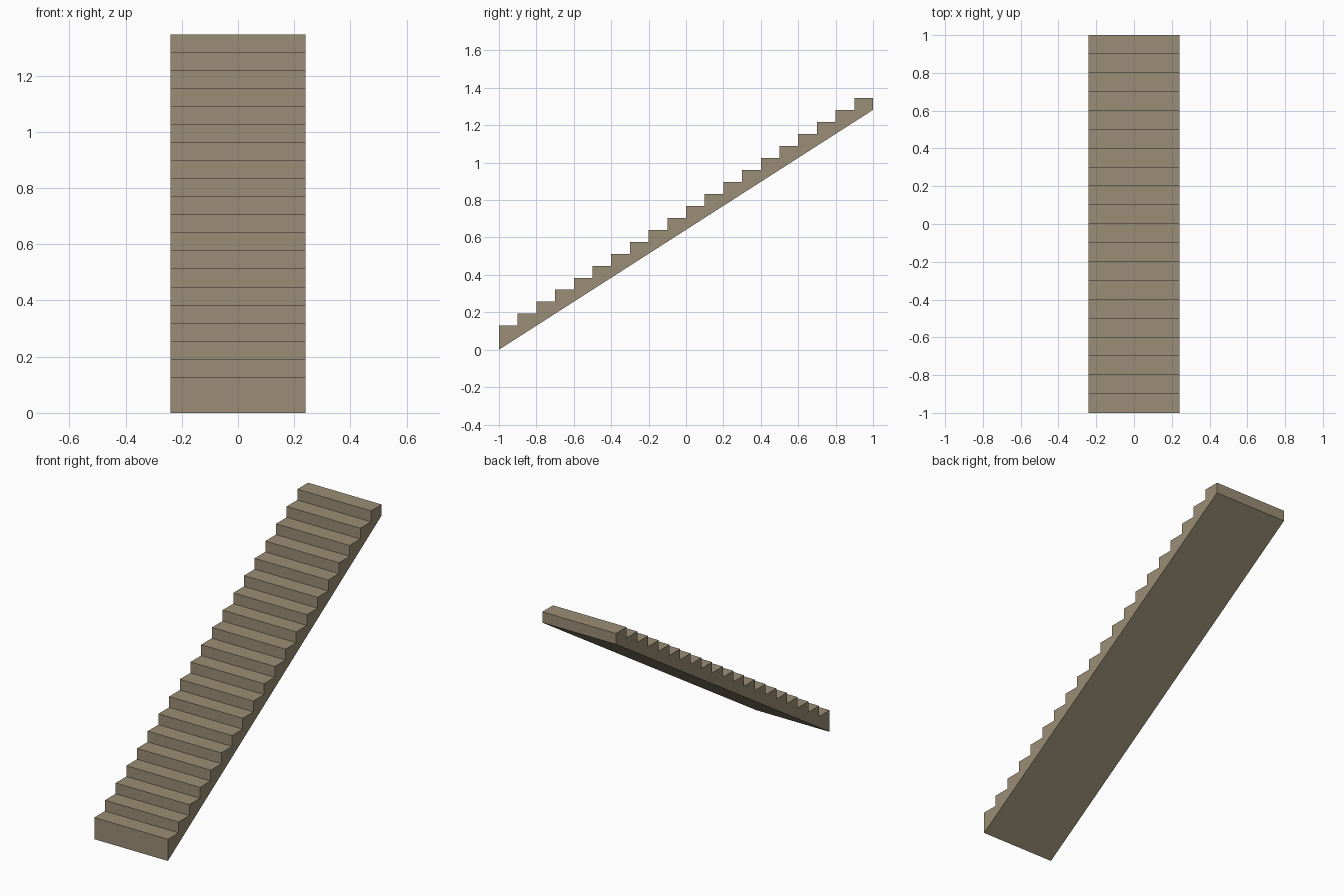
import bpy, bmesh

if "Cube" in bpy.data.objects:
    bpy.data.objects.remove(bpy.data.objects["Cube"])

STEPS, RUN, RISE, HALF_W = 20, 0.1, 0.0641, 0.241

# Side profile (y, z): sloped underside, then treads from the top down
profile = [(-1.0, 0.0), (1.0, STEPS * RISE)]
for i in reversed(range(STEPS)):
    z = (i + 2) * RISE
    profile += [(-1 + (i + 1) * RUN, z), (-1 + i * RUN, z)]

# Extrude the profile across the width
bm = bmesh.new()
side = bm.faces.new([bm.verts.new((-HALF_W, y, z)) for y, z in profile])
ext = bmesh.ops.extrude_face_region(bm, geom=[side], use_keep_orig=True)
moved = [g for g in ext["geom"] if isinstance(g, bmesh.types.BMVert)]
bmesh.ops.translate(bm, verts=moved, vec=(2 * HALF_W, 0, 0))
bmesh.ops.recalc_face_normals(bm, faces=bm.faces)

mesh = bpy.data.meshes.new("stair_flight")
bm.to_mesh(mesh)
bm.free()
stairs = bpy.data.objects.new("stair_flight", mesh)
bpy.context.collection.objects.link(stairs)

# Tan stone colour
mat = bpy.data.materials.new("tan_stone")
mat.diffuse_color = (0.33, 0.27, 0.18, 1)
mat.use_nodes = True
mat.node_tree.nodes["Principled BSDF"].inputs["Base Color"].default_value = mat.diffuse_color
mesh.materials.append(mat)
